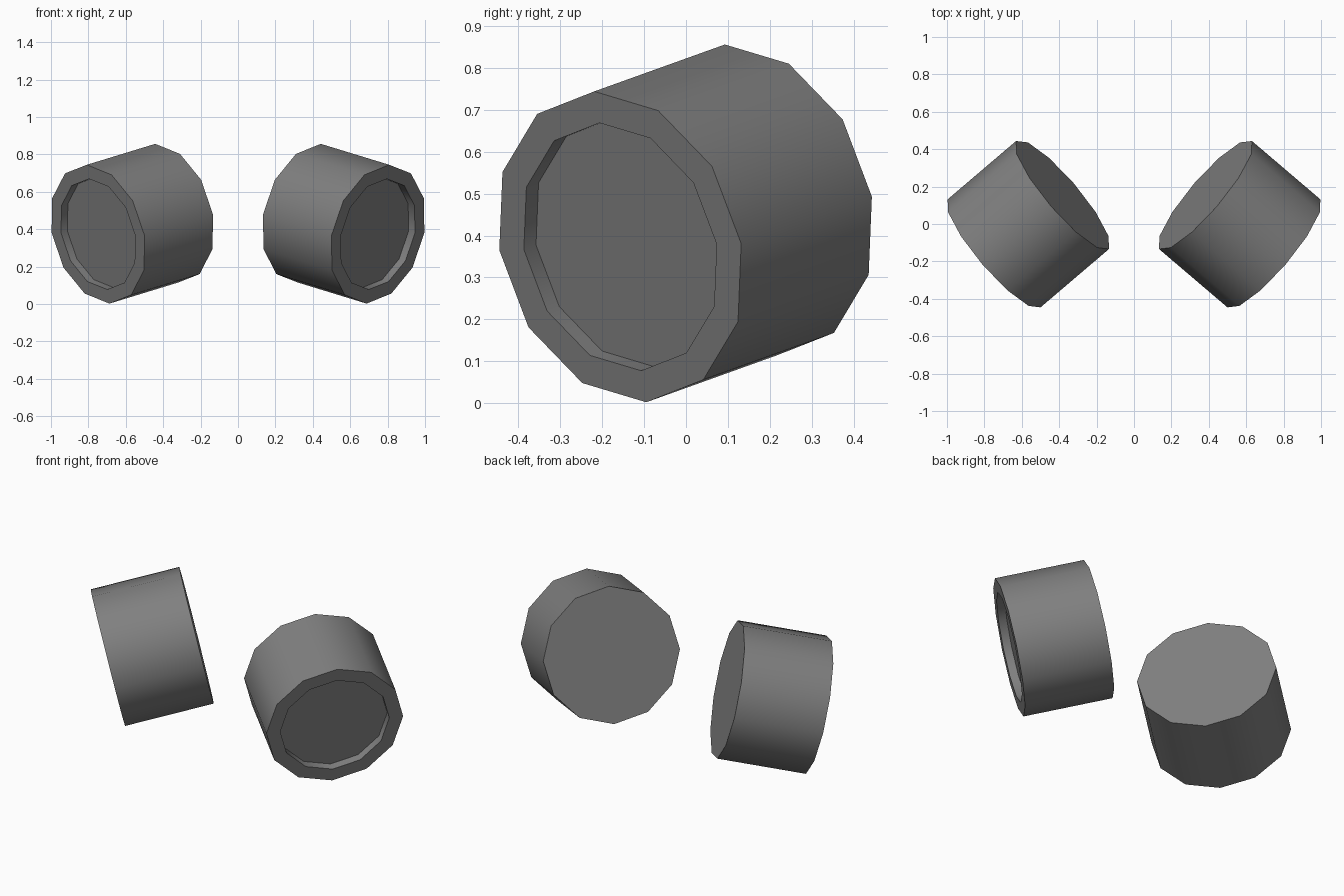
import bpy, bmesh, math
from mathutils import Matrix, Vector

if "Cube" in bpy.data.objects:
    bpy.data.objects.remove(bpy.data.objects["Cube"])

RADIUS, SIDES, HOLE, RECESS = 0.381, 12, 0.79, 0.046
front = Vector((0.748, -0.157, 0.373))
back = Vector((0.382, 0.155, 0.485))

dark = bpy.data.materials.new("dark_grey")
dark.diffuse_color = (0.215, 0.215, 0.215, 1)
dark.use_nodes = True
dark.node_tree.nodes["Principled BSDF"].inputs["Base Color"].default_value = dark.diffuse_color


def tilted_frame(a, b, spin):
    # local z points from b to a, local x stays level before the spin
    w = (a - b).normalized()
    u = Vector((0, 0, 1)).cross(w).normalized()
    v = w.cross(u)
    m = Matrix((u, v, w)).transposed().to_4x4()
    return Matrix.Translation((a + b) / 2) @ m @ Matrix.Rotation(spin, 4, 'Z')


def recessed_drum(name, mirrored):
    bm = bmesh.new()
    length = (front - back).length
    bmesh.ops.create_cone(bm, cap_ends=True, segments=SIDES,
                          radius1=RADIUS, radius2=RADIUS, depth=length)
    # rim and shallow recess in the front cap
    cap = max(bm.faces, key=lambda f: f.calc_center_median().z)
    thickness = (1 - HOLE) * RADIUS * math.cos(math.pi / SIDES)
    bmesh.ops.inset_individual(bm, faces=[cap], thickness=thickness)
    floor = bmesh.ops.extrude_discrete_faces(bm, faces=[cap])["faces"][0]
    bmesh.ops.translate(bm, verts=floor.verts, vec=(0, 0, -RECESS))
    # place it, mirror for the left one
    bm.transform(tilted_frame(front, back, math.radians(1.2)))
    if mirrored:
        bm.transform(Matrix.Scale(-1, 4, (1, 0, 0)))
    bmesh.ops.recalc_face_normals(bm, faces=bm.faces)
    mesh = bpy.data.meshes.new(name)
    bm.to_mesh(mesh)
    bm.free()
    mesh.materials.append(dark)
    obj = bpy.data.objects.new(name, mesh)
    bpy.context.collection.objects.link(obj)
    # smooth sides, sharp rims
    bpy.ops.object.select_all(action='DESELECT')
    obj.select_set(True)
    bpy.context.view_layer.objects.active = obj
    bpy.ops.object.shade_smooth_by_angle(angle=math.radians(40))


recessed_drum("right_drum", False)
recessed_drum("left_drum", True)
